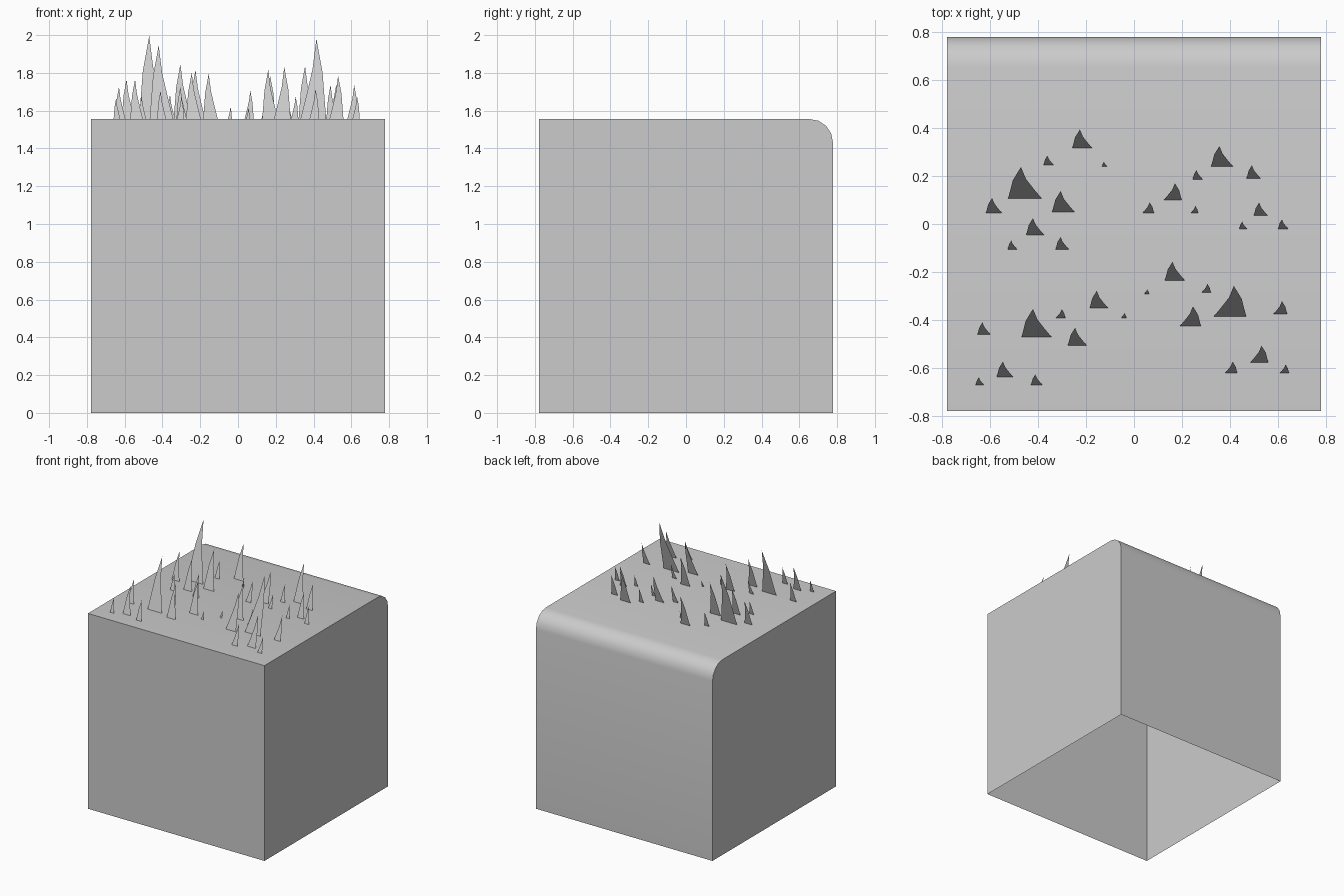
import bpy, bmesh
from mathutils import Vector

default_cube = bpy.data.objects.get("Cube")
if default_cube:
    bpy.data.objects.remove(default_cube, do_unlink=True)

SIDE = 1.556       # edge length of the block
ROUND = 0.125      # radius of the rounded back edge
LEAN = 0.3         # backward slope of every blade
WIDTH = 0.32       # blade width relative to its height

grey = bpy.data.materials.new("plain grey")
grey.use_nodes = True
grey.diffuse_color = (0.6, 0.6, 0.6, 1)
grey.node_tree.nodes["Principled BSDF"].inputs["Base Color"].default_value = grey.diffuse_color


def add_object(name, bm):
    mesh = bpy.data.meshes.new(name)
    bm.to_mesh(mesh)
    bm.free()
    mesh.materials.append(grey)
    obj = bpy.data.objects.new(name, mesh)
    bpy.context.collection.objects.link(obj)
    return obj


# Hollow block: open underneath, rounded along the top back edge
bm = bmesh.new()
bmesh.ops.create_cube(bm, size=SIDE)
bmesh.ops.translate(bm, verts=bm.verts, vec=(0, 0, SIDE / 2))
bottom = [face for face in bm.faces if face.normal.z < -0.5]
bmesh.ops.delete(bm, geom=bottom, context='FACES_ONLY')
back_edge = [edge for edge in bm.edges
             if all(v.co.y > 0 and v.co.z > SIDE / 2 for v in edge.verts)]
bmesh.ops.bevel(bm, geom=back_edge, offset=ROUND, segments=4,
                profile=0.5, affect='EDGES')
block = add_object("block", bm)
bpy.ops.object.select_all(action='DESELECT')
block.select_set(True)
bpy.context.view_layer.objects.active = block
bpy.ops.object.shade_smooth_by_angle(angle=0.7)

# Blade outline around the tip, in fractions of width and height
OUTLINE = [(-.38, 0), (.62, 0), (.4, .28), (.15, .62), (0, 1), (-.24, .58)]

# Each blade: tip x, base y, height, in hundredths
wide_right = [
    (-22.5, 31.5, 26), (-36, 24.5, 13), (-12.5, 24, 6), (-47, 10.5, 44),
    (-59, 4.5, 21), (-30.5, 5, 29), (-42, -4.5, 23), (-51, -10.5, 12),
    (-30.5, -10.5, 17), (35.5, 24, 28), (26, 18.5, 13), (49, 19, 18),
    (52, 3.5, 18), (45, -2, 10), (61.5, -2, 13), (16, -23.5, 26),
    (-15.5, -35, 24), (-42, -47, 39), (-63, -46, 17), (-24.5, -50.5, 24.5),
    (-54.5, -63.5, 21), (-64.5, -67, 11), (-41, -67, 15),
]
wide_left = [
    (17, 10, 23), (6.5, 4.5, 15), (25.5, 4.5, 10), (5.5, -29, 6),
    (30.5, -28.5, 12), (41.5, -38.5, 42.5), (24.5, -42.5, 27.5),
    (61.5, -37.5, 18), (-30, -39, 12), (-4, -39, 6.5), (53, -57.5, 23),
    (41, -62, 16), (63, -62, 12),
]


def add_blade(bm, spec, flip):
    tip_x, base_y, height = (value / 100 for value in spec)
    outline = [(-u, v) for u, v in reversed(OUTLINE)] if flip else OUTLINE
    corners = [bm.verts.new(Vector((tip_x + u * height * WIDTH,
                                    base_y + v * height * LEAN,
                                    SIDE + v * height)))
               for u, v in outline]
    bm.faces.new(corners)


# Single-sheet grass blades, all facing the front and leaning back
bm = bmesh.new()
for spec in wide_right:
    add_blade(bm, spec, False)
for spec in wide_left:
    add_blade(bm, spec, True)
add_object("grass_blades", bm)
